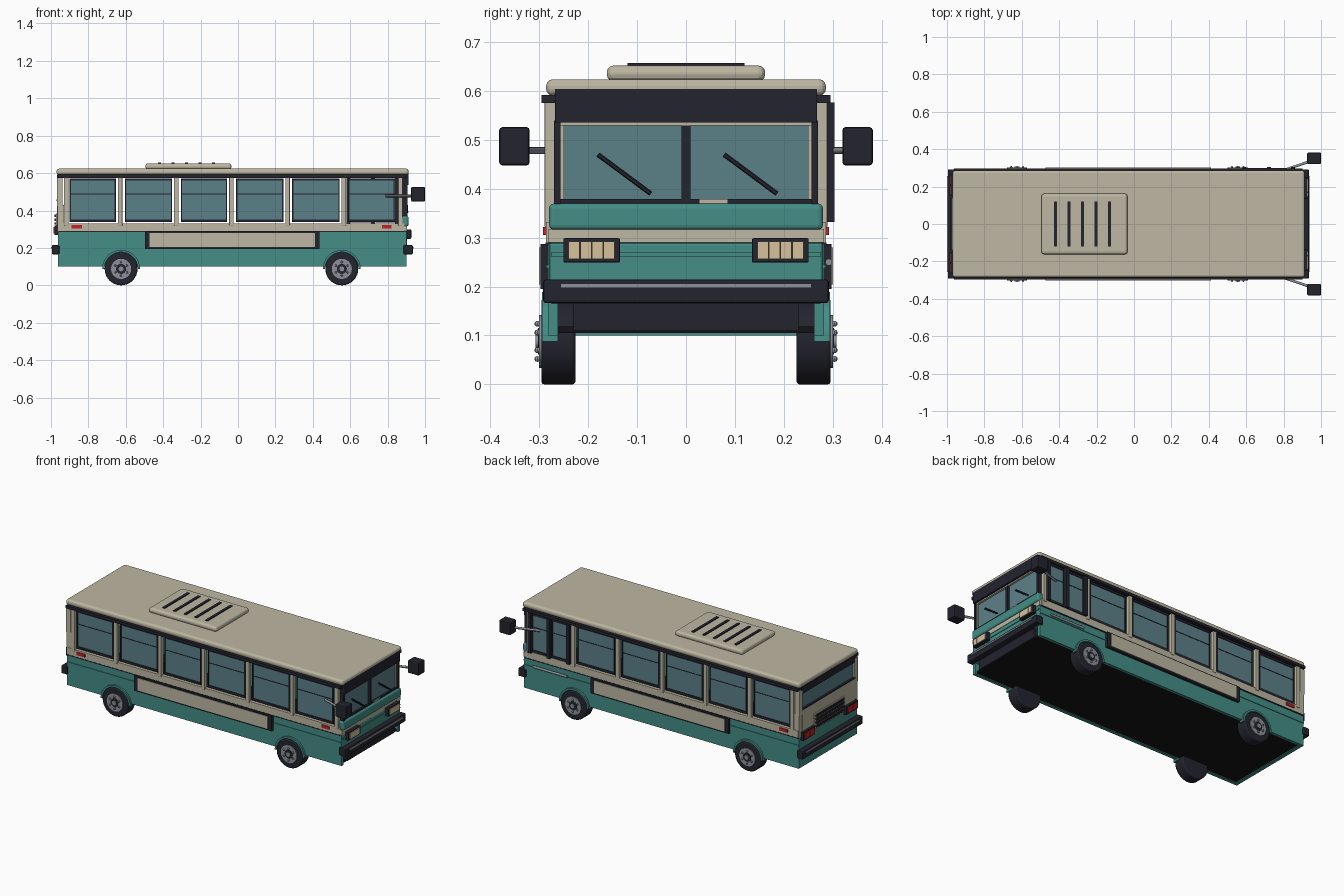
import bpy
from math import radians, cos, sin, pi
from mathutils import Vector

if "Cube" in bpy.data.objects:
    bpy.data.objects.remove(bpy.data.objects["Cube"])


def colour(name, r, g, b):
    m = bpy.data.materials.new(name)
    m.use_nodes = True
    m.diffuse_color = (r, g, b, 1)
    m.node_tree.nodes["Principled BSDF"].inputs["Base Color"].default_value = (r, g, b, 1)
    return m


teal = colour("teal paint", .058, .27, .242)
cream = colour("cream paint", .51, .475, .36)
glass = colour("window glass", .105, .22, .25)
dark = colour("dark trim", .017, .017, .028)
grey = colour("grey metal", .27, .29, .32)
lamp = colour("lamp lens", .68, .54, .33)
red = colour("red lens", .55, .015, .02)
black = colour("underside black", .007, .007, .009)


def finish(ob, name, mat, bevel=0, segments=2):
    ob.name = name
    ob.data.materials.append(mat)
    if bevel:
        mod = ob.modifiers.new("Bevel", "BEVEL")
        mod.width, mod.segments = bevel, segments
    return ob


def box(name, x, y, z, mat, bevel=0, segments=2):
    """Box from (low, high) pairs on each axis."""
    spans = [sorted(p) for p in (x, y, z)]
    bpy.ops.mesh.primitive_cube_add(size=1, location=[(a + b) / 2 for a, b in spans])
    ob = bpy.context.object
    ob.scale = [b - a for a, b in spans]
    bpy.ops.object.transform_apply(location=False, rotation=False, scale=True)
    return finish(ob, name, mat, bevel, segments)


def rod(name, a, b, radius, mat, sides=12, smooth=True):
    a, b = Vector(a), Vector(b)
    bpy.ops.mesh.primitive_cylinder_add(vertices=sides, radius=radius, depth=(b - a).length,
                                        location=(a + b) / 2)
    ob = bpy.context.object
    ob.rotation_euler = (b - a).to_track_quat("Z", "Y").to_euler()
    if smooth:
        bpy.ops.object.shade_smooth_by_angle()
    return finish(ob, name, mat)


def window(name, x, s, z=(.338, .572), y=.272):
    """Side pane with dark frame bars and a thin slider rail."""
    y0, y1 = s * (y - .006), s * (y + .006)
    box(name + "_glass", x, (s * (y - .004), s * (y + .002)), z, glass)
    for i, zz in enumerate(((z[0], z[0] + .014), (z[1] - .012, z[1]))):
        box(f"{name}_rail_{i}", x, (y0, y1), zz, dark)
    for i, xx in enumerate(((x[0], x[0] + .006), (x[1] - .006, x[1]))):
        box(f"{name}_stile_{i}", xx, (y0, y1), z, dark)
    box(name + "_slider", x, (y0, s * (y + .004)), (.486, .490), dark)


# Roof with hatch and vents
box("roof", (-.97, .912), (-.286, .286), (.59, .624), cream, .014, 3)
box("roof_hatch", (-.495, -.035), (-.162, .162), (.62, .652), cream, .014, 3)
for i in range(5):
    x = -.42 + i * .0725
    box(f"hatch_vent_{i}", (x - .008, x + .008), (-.12, .12), (.648, .657), dark)

# Floor
box("floor", (-.95, .89), (-.265, .265), (.105, .118), black)

# Long sides
pillars = [-.63, -.33, -.035, .265, .565]
for s, side in ((-1, "right"), (1, "left")):
    box(f"{side}_lower_panel", (-.96, .9), (s * .262, s * .282), (.1, .288), teal)
    box(f"{side}_crease", (-.96, .9), (s * .28, s * .286), (.238, .244), teal)
    box(f"{side}_belt", (-.96, .89), (s * .266, s * .286), (.29, .332), cream)
    box(f"{side}_belt_line", (-.96, .89), (s * .266, s * .287), (.284, .29), dark)
    box(f"{side}_drip_rail", (-.962, .9), (s * .262, s * .296), (.575, .592), dark)
    for i, x in enumerate(pillars + [-.918, .868]):
        box(f"{side}_pillar_{i}", (x - .012, x + .012), (s * .266, s * .289), (.32, .585), cream, .003)
    edges = [-.925] + pillars + [.86]
    for i in range(6):
        if s < 0 or i < 5:
            window(f"{side}_window_{i}", (edges[i] + .025, edges[i + 1] - .023), s)
    # Advert board
    box(f"{side}_board_frame", (-.497, .437), (s * .28, s * .298), (.195, .287), dark)
    box(f"{side}_board", (-.472, .412), (s * .29, s * .301), (.204, .28), cream)
    box(f"{side}_rear_marker", (-.89, -.835), (s * .284, s * .292), (.305, .322), red)
    # Rear corner posts
    box(f"{side}_rear_post", (-.968, -.937), (s * .25, s * .284), (.42, .576), cream, .004)
    box(f"{side}_rear_corner", (-.965, -.93), (s * .25, s * .284), (.285, .43), cream, .004)
    # Mirror
    rod(f"{side}_mirror_arm", (.79, s * .284, .478), (.95, s * .338, .478), .007, grey)
    box(f"{side}_mirror", (.926, 1), (s * .32, s * .382), (.448, .526), dark, .006)
box("right_front_marker", (.77, .82), (-.292, -.284), (.305, .322), red)

# Entrance door on the left side
for i, x in enumerate(((.595, .71), (.735, .845))):
    window(f"door_leaf_{i}", x, 1, (.335, .572), .282)
for i, x in enumerate((.59, .722, .85)):
    box(f"door_post_{i}", (x - .01, x + .01), (.27, .304), (.332, .576), dark)
rod("door_grab_rail", (.6, .292, .25), (.83, .292, .25), .007, grey)

# Front end
box("front_lower_panel", (.875, .903), (-.28, .28), (.165, .29), teal, .005)
box("front_crease", (.88, .907), (-.276, .276), (.262, .27), teal)
box("front_belt", (.875, .903), (-.282, .282), (.29, .318), cream)
box("front_dash_panel", (.86, .912), (-.28, .28), (.316, .37), teal, .01, 3)
box("front_header", (.87, .912), (-.268, .268), (.536, .604), dark)
box("windscreen_sill", (.868, .9), (-.26, .26), (.368, .379), dark)
box("windscreen_sill_plate", (.899, .902), (.028, .085), (.37, .379), cream)
box("windscreen_top_trim", (.87, .9), (-.258, .258), (.529, .537), cream)
box("windscreen_post", (.875, .9), (-.009, .009), (.372, .53), dark)
for s, side in ((-1, "right"), (1, "left")):
    box(f"{side}_windscreen", (.878, .888), (s * .008, s * .252), (.374, .53), glass)
    box(f"{side}_screen_trim", (.875, .895), (s * .25, s * .257), (.37, .535), cream)
    box(f"{side}_screen_post", (.872, .905), (s * .257, s * .27), (.366, .54), dark)
    box(f"{side}_headlamp_frame", (.9, .925), (s * .135, s * .251), (.249, .299), dark, .003)
    for i in range(4):
        y = .146 + i * .0238
        box(f"{side}_headlamp_{i}", (.92, .929), (s * y, s * (y + .0225)), (.256, .292), lamp)
for i, y in enumerate((-.18, .078)):
    rod(f"wiper_{i}", (.9, y, .47), (.906, y + .108, .39), .005, dark, 6, False)
box("front_bumper", (.885, .935), (-.292, .292), (.166, .215), dark, .006)
box("front_bumper_strip", (.93, .939), (-.257, .257), (.197, .206), grey)
box("front_valance", (.87, .9), (-.23, .23), (.11, .168), dark)

# Rear end
box("rear_lower_panel", (-.962, -.94), (-.282, .282), (.1, .288), teal)
box("rear_upper_panel", (-.968, -.94), (-.255, .255), (.285, .455), cream)
box("rear_window", (-.958, -.948), (-.255, .255), (.45, .562), glass)
box("rear_header", (-.968, -.94), (-.268, .268), (.55, .592), dark)
box("rear_window_sill", (-.97, -.945), (-.255, .255), (.45, .458), dark)
box("rear_grille_panel", (-.974, -.96), (-.145, .145), (.292, .385), cream, .003)
for i in range(4):
    z = .303 + i * .021
    box(f"rear_grille_slat_{i}", (-.981, -.97), (-.135, .135), (z, z + .012), dark)
for s, side in ((-1, "right"), (1, "left")):
    box(f"{side}_tail_lamp_frame", (-.982, -.955), (s * .15, s * .265), (.268, .32), dark, .003)
    for i in range(2):
        y = .159 + i * .051
        box(f"{side}_tail_lamp_{i}", (-.987, -.978), (s * y, s * (y + .047)), (.276, .312), red)
box("rear_bumper", (-.995, -.955), (-.292, .292), (.166, .215), dark, .006)
box("rear_bumper_strip", (-1, -.99), (-.257, .257), (.197, .206), grey)


def arch(name, x, s):
    """Half-ring lip over a wheel."""
    n = 16
    verts, faces = [], []
    for i in range(n + 1):
        a = pi * i / n
        for r in (.09, .101):
            for y in (.262, .294):
                verts.append((x + r * cos(a), s * y, .088 + r * sin(a)))
    for i in range(n):
        k = 4 * i
        for p, q in ((0, 1), (1, 3), (3, 2), (2, 0)):
            faces.append((k + p, k + q, k + q + 4, k + p + 4))
    faces += [(0, 2, 3, 1), (4 * n, 4 * n + 1, 4 * n + 3, 4 * n + 2)]
    me = bpy.data.meshes.new(name)
    me.from_pydata(verts, [], faces)
    ob = bpy.data.objects.new(name, me)
    bpy.context.collection.objects.link(ob)
    finish(ob, name, teal)


# Wheels
for x, end in ((-.625, "rear"), (.555, "front")):
    for s, side in ((-1, "right"), (1, "left")):
        n = f"{end}_{side}"
        tyre = rod(n + "_tyre", (x, s * .226, .088), (x, s * .296, .088), .088, dark, 32)
        mod = tyre.modifiers.new("Bevel", "BEVEL")
        mod.width, mod.segments, mod.limit_method = .006, 2, "ANGLE"
        rod(n + "_rim", (x, s * .28, .088), (x, s * .301, .088), .054, grey, 24)
        rod(n + "_rim_dish", (x, s * .29, .088), (x, s * .303, .088), .027, dark, 20)
        rod(n + "_hub", (x, s * .29, .088), (x, s * .308, .088), .013, grey, 16)
        for i in range(6):
            a = radians(60 * i + 30)
            bpy.ops.mesh.primitive_uv_sphere_add(segments=8, ring_count=6, radius=.006, location=(
                x + .036 * cos(a), s * .304, .088 + .036 * sin(a)))
            finish(bpy.context.object, f"{n}_bolt_{i}", grey)
        arch(n + "_arch", x, s)
